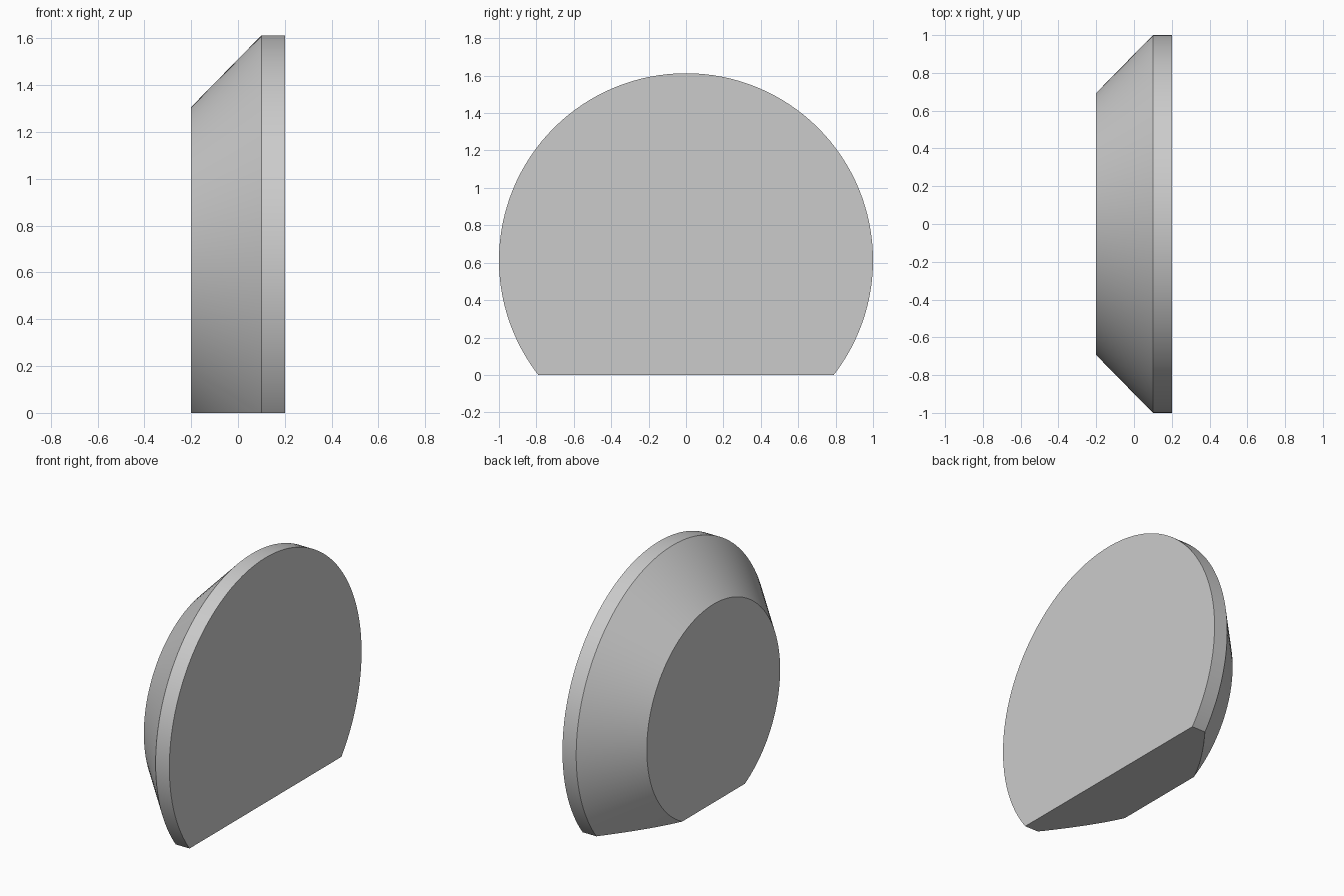
import bpy
import bmesh
import math
from mathutils import Vector

cube = bpy.data.objects.get("Cube")
if cube:
    bpy.data.objects.remove(cube, do_unlink=True)

# Single plain grey material
grey = bpy.data.materials.new("plain_grey")
grey.use_nodes = True
colour = (0.6, 0.6, 0.6, 1.0)
grey.diffuse_color = colour
grey.node_tree.nodes["Principled BSDF"].inputs["Base Color"].default_value = colour

CENTRE_Z = 0.613
SEGMENTS = 128
PROFILE = [(-0.2, 0.694), (0.1, 1.0), (0.2, 1.0)]  # (x, radius)


def cap_holes(bm):
    """Close every open rim with one flat face."""
    rims = [e for e in bm.edges if e.is_boundary]
    bmesh.ops.holes_fill(bm, edges=rims, sides=0)


# Chamfered disc: profile spun about the x axis
bm = bmesh.new()
centre = Vector((0, 0, CENTRE_Z))
points = [bm.verts.new((x, 0, CENTRE_Z + r)) for x, r in PROFILE]
edges = [bm.edges.new(pair) for pair in zip(points, points[1:])]
bmesh.ops.spin(bm, geom=points + edges, cent=centre, axis=(1, 0, 0),
               angle=math.tau, steps=SEGMENTS, use_merge=True)
bmesh.ops.remove_doubles(bm, verts=bm.verts[:], dist=0.0001)
cap_holes(bm)

# Flat foot: slice off everything below the ground
bmesh.ops.bisect_plane(bm, geom=bm.verts[:] + bm.edges[:] + bm.faces[:],
                       plane_co=(0, 0, 0), plane_no=(0, 0, 1),
                       clear_inner=True)
cap_holes(bm)
bmesh.ops.recalc_face_normals(bm, faces=bm.faces[:])

mesh = bpy.data.meshes.new("chamfered_disc")
bm.to_mesh(mesh)
bm.free()
mesh.materials.append(grey)
disc = bpy.data.objects.new("chamfered_disc", mesh)
bpy.context.collection.objects.link(disc)

# Smooth the curved walls, keep the rims sharp
bpy.ops.object.select_all(action="DESELECT")
disc.select_set(True)
bpy.context.view_layer.objects.active = disc
bpy.ops.object.shade_smooth_by_angle(angle=math.radians(30))
